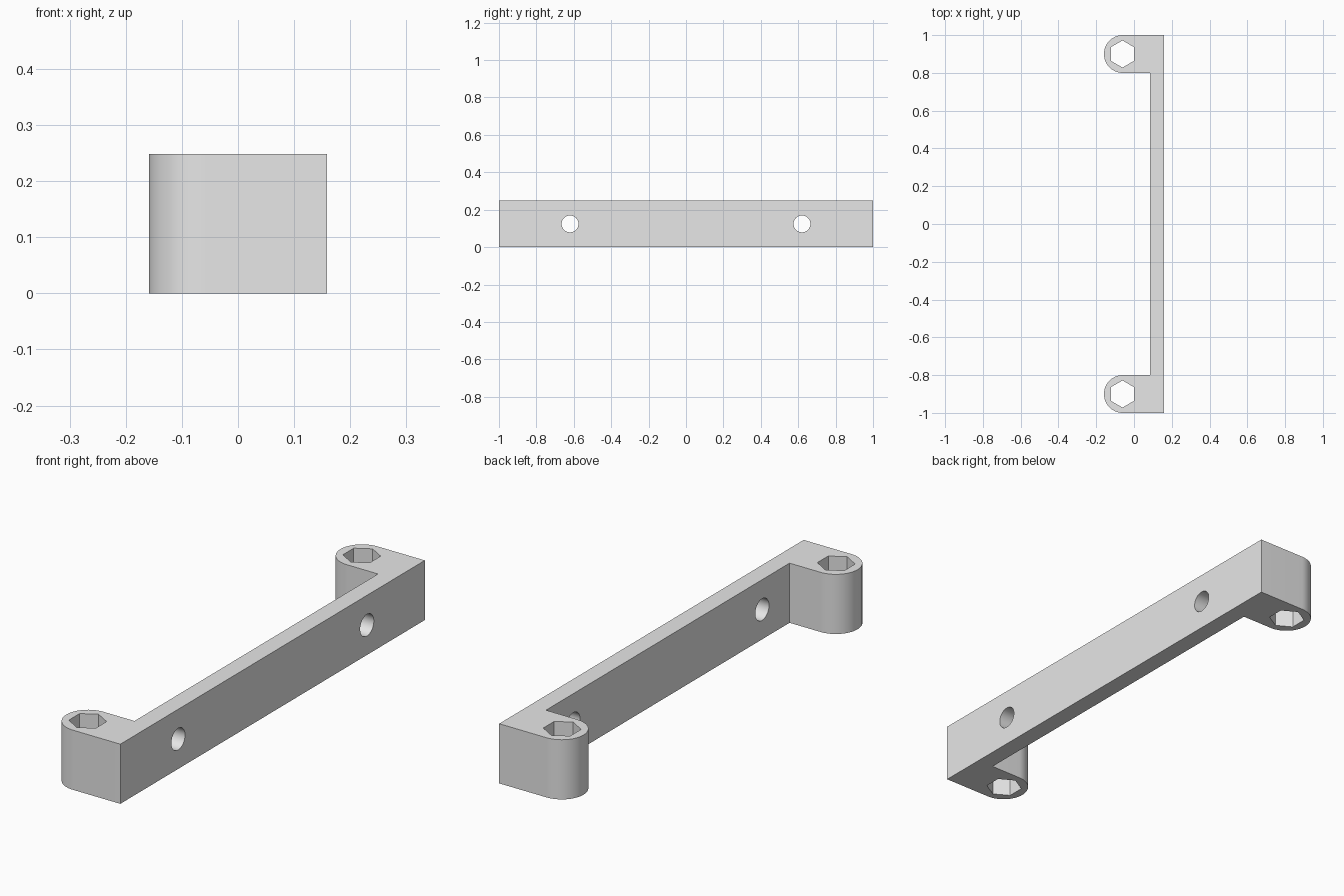
import bpy
import bmesh
from math import cos, sin, pi, radians
from mathutils import Matrix

cube = bpy.data.objects.get("Cube")
if cube:
    bpy.data.objects.remove(cube, do_unlink=True)

HEIGHT = 0.248
BACK_X, INNER_X = 0.159, 0.084      # faces of the long bar
LUG_X, LUG_Y, LUG_R = -0.059, 0.9, 0.1
HEX_R = 0.0715
BOLT_Y, BOLT_R = 0.62, 0.045

grey = bpy.data.materials.new("plain grey")
grey.use_nodes = True
grey.diffuse_color = (0.8, 0.8, 0.8, 1)
grey.node_tree.nodes["Principled BSDF"].inputs["Base Color"].default_value = (0.8, 0.8, 0.8, 1)


def add_object(name, bm):
    mesh = bpy.data.meshes.new(name)
    bmesh.ops.recalc_face_normals(bm, faces=bm.faces)
    bm.to_mesh(mesh)
    bm.free()
    mesh.materials.append(grey)
    obj = bpy.data.objects.new(name, mesh)
    bpy.context.collection.objects.link(obj)
    return obj


def lug_outline(side):
    """Outline of one rounded end lug, from the bar's inner face to its outer corner."""
    arc = [pi * i / 32 for i in range(33)]
    points = [(INNER_X, side * (LUG_Y - LUG_R))]
    points += [(LUG_X - LUG_R * sin(a), side * (LUG_Y - LUG_R * cos(a))) for a in arc]
    points.append((BACK_X, side * (LUG_Y + LUG_R)))
    return points


def cut(target, name, sides, radius, matrix):
    """Cut a prismatic hole through the target."""
    bm = bmesh.new()
    bmesh.ops.create_cone(bm, cap_ends=True, segments=sides, radius1=radius,
                          radius2=radius, depth=1, matrix=matrix)
    cutter = add_object(name, bm)
    cutter.hide_render = True
    mod = target.modifiers.new(name, "BOOLEAN")
    mod.operation = "DIFFERENCE"
    mod.solver = "EXACT"
    mod.object = cutter
    bpy.context.view_layer.objects.active = target
    bpy.ops.object.modifier_apply(modifier=mod.name)
    bpy.data.objects.remove(cutter, do_unlink=True)


# Bracket body: long bar with a rounded lug at each end
bm = bmesh.new()
outline = lug_outline(1) + lug_outline(-1)[::-1]
base = bm.faces.new([bm.verts.new((x, y, 0)) for x, y in outline])
top = bmesh.ops.extrude_face_region(bm, geom=[base])["geom"]
bmesh.ops.translate(bm, vec=(0, 0, HEIGHT),
                    verts=[v for v in top if isinstance(v, bmesh.types.BMVert)])
bracket = add_object("bracket", bm)

# Hexagonal sockets through the lugs and round bolt holes through the bar
for side in (1, -1):
    cut(bracket, "hex_socket", 6, HEX_R,
        Matrix.Translation((LUG_X - 0.002, side * LUG_Y, HEIGHT / 2)))
    cut(bracket, "bolt_hole", 48, BOLT_R,
        Matrix.Translation((BACK_X, side * BOLT_Y, HEIGHT / 2)) @ Matrix.Rotation(pi / 2, 4, "Y"))

bpy.ops.object.select_all(action="DESELECT")
bracket.select_set(True)
bpy.context.view_layer.objects.active = bracket
bpy.ops.object.shade_smooth_by_angle(angle=radians(30))
